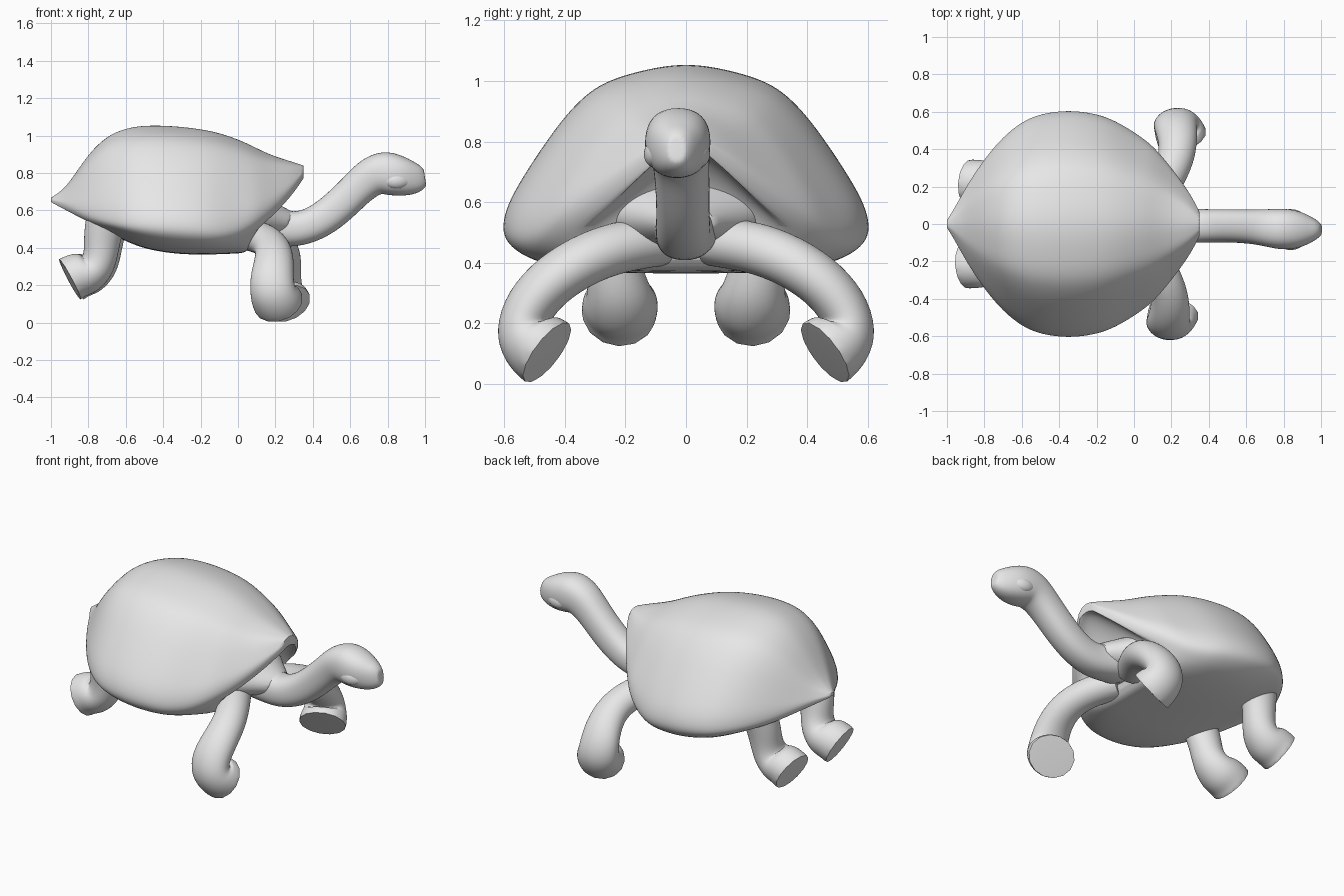
import bpy, bmesh, math
from mathutils import Vector

clay = bpy.data.materials.new("plain_grey")
clay.diffuse_color = (0.8, 0.8, 0.8, 1)


def loft(name, rings, levels=2, crease=0.8):
    """Skin a list of equal closed rings, cap both ends and smooth the result."""
    bm = bmesh.new()
    lay = bm.edges.layers.float.new("crease_edge")
    vs = [[bm.verts.new(p) for p in r] for r in rings]
    n = len(rings[0])
    for a, b in zip(vs, vs[1:]):
        for i in range(n):
            j = (i + 1) % n
            bm.faces.new((a[i], a[j], b[j], b[i]))
    for cap in (vs[0], vs[-1]):
        for e in bm.faces.new(cap).edges:
            e[lay] = crease
    bmesh.ops.recalc_face_normals(bm, faces=bm.faces)
    me = bpy.data.meshes.new(name)
    bm.to_mesh(me)
    bm.free()
    ob = bpy.data.objects.new(name, me)
    bpy.context.collection.objects.link(ob)
    me.materials.append(clay)
    sub = ob.modifiers.new("smooth", "SUBSURF")
    sub.levels = sub.render_levels = levels
    bpy.ops.object.select_all(action="DESELECT")
    ob.select_set(True)
    bpy.context.view_layer.objects.active = ob
    bpy.ops.object.shade_smooth_by_angle(angle=math.radians(50))
    return ob


def limb(name, stations, ref, power=1.0, n=14, crease=0.8):
    """Tube through (x, y, z, radius along ref, radius across)."""
    pts = [Vector(s[:3]) for s in stations]
    rings = []
    for k, s in enumerate(stations):
        t = (pts[min(k + 1, len(pts) - 1)] - pts[max(k - 1, 0)]).normalized()
        u = Vector(ref)
        u = (u - t * u.dot(t)).normalized()
        v = t.cross(u)
        ring = []
        for i in range(n):
            a = 2 * math.pi * (i + 0.5) / n
            c, d = math.cos(a), math.sin(a)
            c = math.copysign(abs(c) ** power, c) * s[3] * 1.04
            d = math.copysign(abs(d) ** power, d) * s[4] * 1.04
            ring.append(pts[k] + u * c + v * d)
        rings.append(ring)
    return loft(name, rings, crease=crease)


# Shell and belly in one body, hollow under the front lip:
# x, half width, height of widest line, rim height, top height, underside height
shell = [(-1.0, .02, .655, .645, .667, .647), (-.95, .10, .64, .615, .70, .63),
         (-.9, .195, .62, .59, .75, .61), (-.8, .348, .57, .535, .905, .55),
         (-.7, .465, .54, .505, 1.002, .485), (-.6, .545, .52, .475, 1.042, .435),
         (-.5, .588, .51, .445, 1.058, .395), (-.35, .608, .50, .42, 1.055, .368),
         (-.2, .588, .49, .41, 1.038, .363), (-.1, .55, .48, .41, 1.017, .366),
         (0, .49, .495, .43, .982, .37), (.07, .44, .53, .47, .95, .375),
         (.12, .395, .56, .51, .924, .58), (.2, .30, .62, .575, .888, .72),
         (.3, .165, .725, .69, .858, .785), (.35, .065, .80, .77, .84, .785)]
dome = [(1, 0), (.975, .145), (.91, .28), (.83, .42), (.75, .55), (.67, .67), (.585, .775),
        (.5, .855), (.4, .91), (.28, .95), (.14, .985)]
rings = []
for x, w, base, rim, top, under in shell:
    w *= 1.015
    r = w * .86
    half = [(r, rim), (w * .95, rim + (base - rim) * .4)]
    half += [(w * a, base + (top - base) * b) for a, b in dome]
    outer = half + [(0, top)] + [(-y, z) for y, z in reversed(half)]
    p = 4 if under < rim else 2
    inner = [(r * t, rim + (under - rim) * (1 - abs(t) ** p)) for t in (-.9, -.75, -.5, -.25, 0, .25, .5, .75, .9)]
    rings.append([(x, y, z) for y, z in outer + inner])
loft("shell_and_belly", rings, 2)

# Shoulder skin tucked inside the front opening
limb("shoulders", [(.02, 0, .56, .30, .13), (.1, 0, .56, .26, .125),
                   (.2, 0, .545, .16, .09), (.28, 0, .535, .09, .06)], (0, 1, 0))

# Neck and head
limb("neck_and_head", [(.10, 0, .53, .12, .10), (.2, 0, .51, .10, .10), (.31, -.01, .495, .09, .092),
                       (.42, -.01, .53, .087, .092), (.53, -.01, .61, .087, .093),
                       (.64, -.015, .72, .09, .092), (.71, -.02, .782, .098, .105),
                       (.78, -.027, .805, .108, .118), (.86, -.03, .785, .105, .108),
                       (.93, -.03, .77, .078, .09), (.98, -.03, .772, .05, .068),
                       (1.0, -.03, .775, .028, .042)], (0, 1, 0), .85, crease=.4)

# Cheek bulges on both sides of the jaw
for side, tag in ((-1, "right"), (1, "left")):
    limb(tag + "_cheek", [(.77, -.027 + side * .07, .765, .02, .02), (.82, -.03 + side * .078, .758, .036, .045),
                          (.87, -.03 + side * .073, .757, .036, .045), (.92, -.03 + side * .05, .76, .02, .025)],
         (0, 1, 0), n=10)

# Legs, mirrored across the body with a slight stride offset
front = [(.04, .08, .47, .09, .08), (.13, .22, .455, .09, .085), (.19, .35, .405, .095, .085),
         (.195, .46, .33, .105, .085), (.18, .53, .24, .115, .085), (.185, .535, .17, .12, .10),
         (.20, .503, .136, .132, .117), (.218, .458, .102, .135, .12)]
rear = [(-.70, .27, .56, .09, .11), (-.725, .25, .47, .09, .10), (-.732, .235, .37, .09, .09),
        (-.752, .222, .30, .105, .095), (-.795, .217, .265, .12, .11), (-.85, .217, .258, .125, .118),
        (-.90, .222, .231, .122, .122)]
for side, tag, dx in ((-1, "right", 0), (1, "left", .04)):
    limb(tag + "_front_leg", [(x + dx, side * y, z, a, b) for x, y, z, a, b in front], (1, 0, 0))
    limb(tag + "_rear_leg", [(x + dx * .4, side * y, z, a, b) for x, y, z, a, b in rear], (0, 1, 0))
